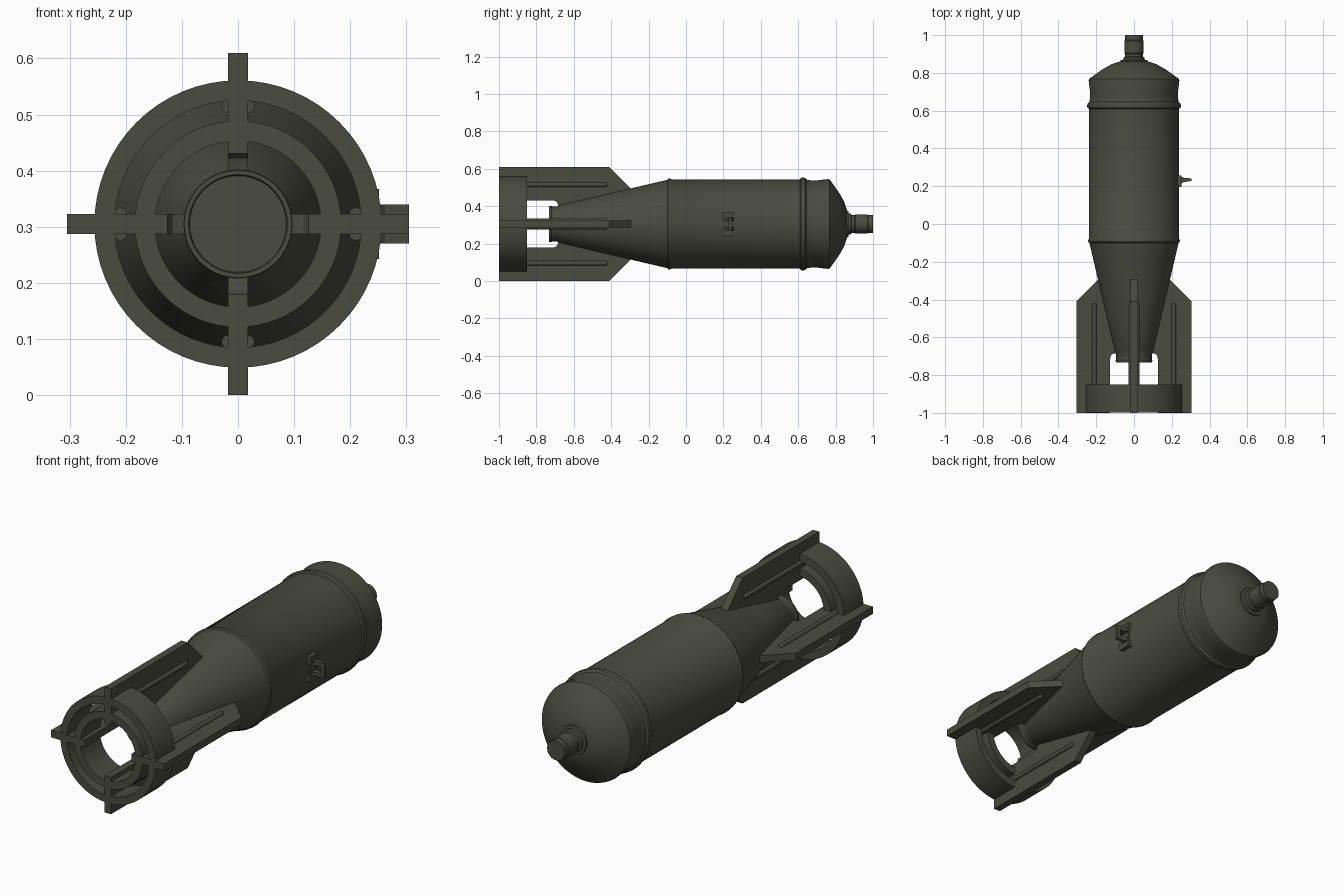
import bpy, bmesh, math
from mathutils import Matrix, Vector

if "Cube" in bpy.data.objects:
    bpy.data.objects.remove(bpy.data.objects["Cube"])

CZ = 0.305  # height of the long axis
mat = bpy.data.materials.new("olive_metal")
mat.diffuse_color = (0.068, 0.072, 0.05, 1)
mat.use_nodes = True
mat.node_tree.nodes["Principled BSDF"].inputs["Base Color"].default_value = mat.diffuse_color


def finish(name, bm, angle=30):
    bmesh.ops.remove_doubles(bm, verts=bm.verts, dist=1e-5)
    bmesh.ops.recalc_face_normals(bm, faces=bm.faces)
    me = bpy.data.meshes.new(name)
    bm.to_mesh(me)
    bm.free()
    me.materials.append(mat)
    ob = bpy.data.objects.new(name, me)
    ob.location.z = CZ
    bpy.context.collection.objects.link(ob)
    bpy.ops.object.select_all(action='DESELECT')
    ob.select_set(True)
    bpy.context.view_layer.objects.active = ob
    bpy.ops.object.shade_smooth_by_angle(angle=math.radians(angle))
    return ob


def lathe(name, profile, closed=False, n=64):
    """Spin (radius, y) points around the y axis."""
    bm = bmesh.new()
    vs = [bm.verts.new((r, y, 0)) for r, y in profile]
    es = [bm.edges.new(p) for p in zip(vs, vs[1:])]
    if closed:
        es.append(bm.edges.new((vs[-1], vs[0])))
    bmesh.ops.spin(bm, geom=vs + es, axis=(0, 1, 0), cent=(0, 0, 0),
                   angle=2 * math.pi, steps=n, use_merge=True)
    return finish(name, bm)


def box(bm, lo, hi):
    lo, hi = Vector(lo), Vector(hi)
    m = Matrix.Translation((lo + hi) / 2) @ Matrix.Diagonal((*(hi - lo), 1))
    bmesh.ops.create_cube(bm, size=1, matrix=m)


def prism(bm, outline, half):
    """Extrude an (x, y) outline to +-half in z."""
    f = bm.faces.new([bm.verts.new((x, y, -half)) for x, y in outline])
    g = bmesh.ops.extrude_face_region(bm, geom=[f])['geom']
    bmesh.ops.translate(bm, vec=(0, 0, 2 * half),
                        verts=[v for v in g if isinstance(v, bmesh.types.BMVert)])


# Main casing: tail plug, cone, banded cylinder, domed nose
lathe("casing", [
    (0, -0.724), (0.086, -0.724), (0.088, -0.732), (0.096, -0.732), (0.097, -0.72),
    (0.094, -0.715), (0.094, -0.69), (0.102, -0.675), (0.145, -0.49), (0.236, -0.1),
    (0.242, -0.095), (0.243, -0.085), (0.239, -0.078), (0.239, 0.61),
    (0.246, 0.614), (0.249, 0.625), (0.246, 0.637), (0.237, 0.645), (0.234, 0.66),
    (0.233, 0.70), (0.240, 0.76), (0.238, 0.768),
    (0.165, 0.82), (0.12, 0.845), (0.075, 0.86), (0, 0.862)])

# Nose fuze
lathe("nose_fuze", [
    (0, 0.85), (0.072, 0.855), (0.07, 0.868), (0.056, 0.87), (0.055, 0.882),
    (0.047, 0.886), (0.047, 0.90), (0.051, 0.905), (0.051, 0.97),
    (0.047, 0.973), (0.047, 1.0), (0, 1.0)], n=32)

# Concentric tail rings
for name, ri, ro in (("outer_tail_ring", 0.22, 0.256), ("inner_tail_ring", 0.148, 0.184)):
    lathe(name, [(ri, -0.999), (ro, -0.999), (ro, -0.85), (ri, -0.85)], closed=True)

# Four fins, each with a rounded stiffening rib on both faces
fin = [(0.305, -1), (0.305, -0.41), (0.188, -0.293), (0.15, -0.31), (0.07, -0.66),
       (0.07, -0.685), (0.105, -0.685), (0.117, -0.69), (0.124, -0.70),
       (0.126, -0.715), (0.126, -1)]
for i in range(4):
    bm = bmesh.new()
    prism(bm, fin, 0.0175)
    for s in (-1, 1):
        place = Matrix.Translation((0.21, 0, s * 0.0175))
        bmesh.ops.create_cone(
            bm, cap_ends=True, segments=16, radius1=0.012, radius2=0.012, depth=0.44,
            matrix=place @ Matrix.Translation((0, -0.65, 0)) @ Matrix.Rotation(math.pi / 2, 4, 'X'))
        bmesh.ops.create_uvsphere(bm, u_segments=16, v_segments=8, radius=0.012,
                                  matrix=place @ Matrix.Translation((0, -0.43, 0)))
    bmesh.ops.rotate(bm, verts=bm.verts, cent=(0, 0, 0),
                     matrix=Matrix.Rotation(i * math.pi / 2, 3, 'Y'))
    finish("fin_%d" % (i + 1), bm)

# Suspension lug: base tabs and a tapered square loop
bm = bmesh.new()
box(bm, (0.225, 0.205, -0.04), (0.246, 0.25, 0.04))
for s in (-1, 1):
    a, b = sorted((s * 0.025, s * 0.062))
    box(bm, (0.215, 0.195, a), (0.251, 0.257, b))
    leg = bmesh.new()
    prism(leg, [(0.24, 0.203), (0.262, 0.222), (0.305, 0.228), (0.305, 0.241),
                (0.262, 0.245), (0.24, 0.255)], 0.009)
    bmesh.ops.translate(leg, verts=leg.verts, vec=(0, 0, s * 0.026))
    tmp = bpy.data.meshes.new("lug_leg")
    leg.to_mesh(tmp)
    leg.free()
    bm.from_mesh(tmp)
    bpy.data.meshes.remove(tmp)
box(bm, (0.285, 0.227, -0.03), (0.304, 0.242, 0.03))
finish("suspension_lug", bm)
